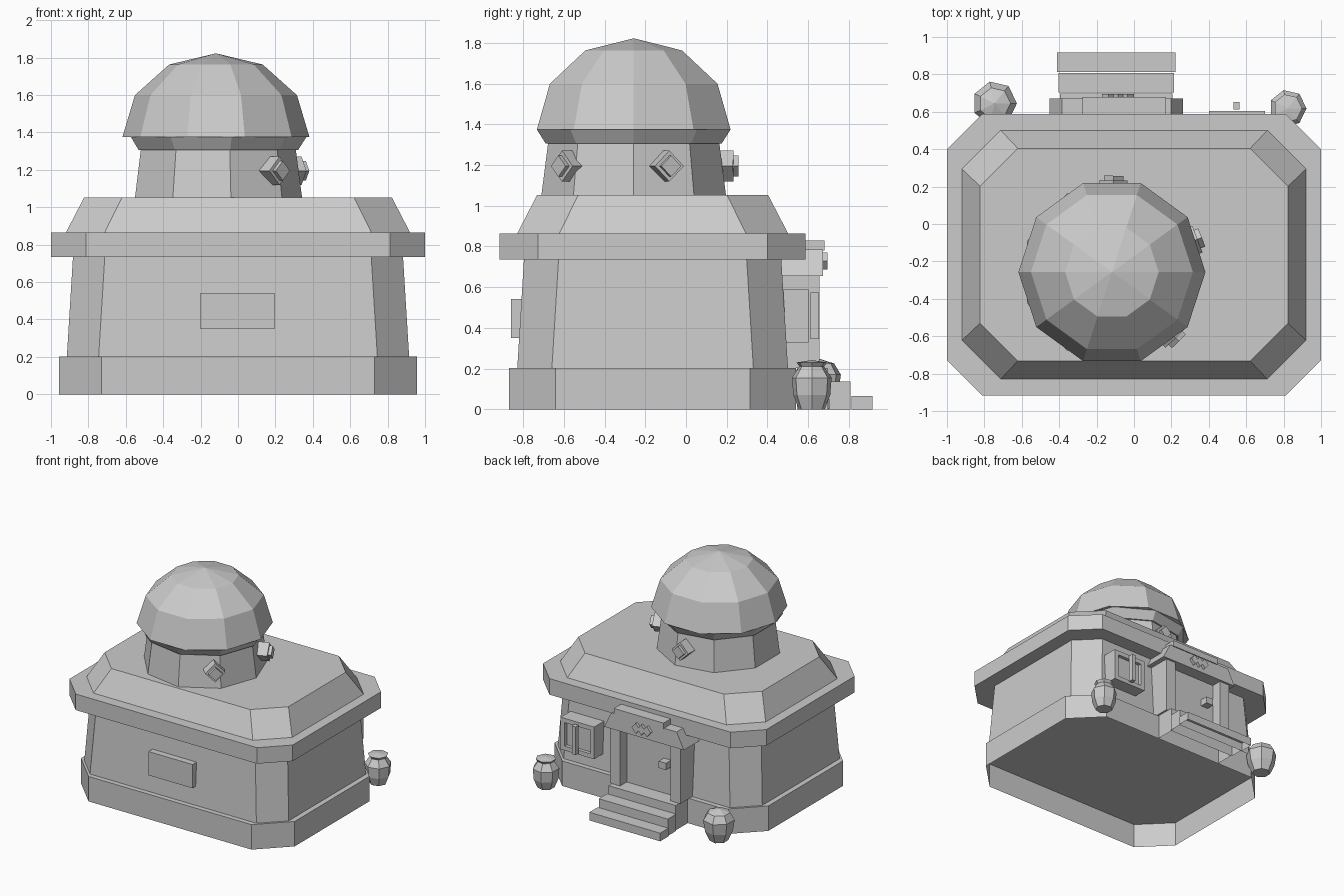
import bpy, bmesh
from math import sin, cos, pi, radians
from mathutils import Matrix

if "Cube" in bpy.data.objects:
    bpy.data.objects.remove(bpy.data.objects["Cube"], do_unlink=True)

stone = bpy.data.materials.new("pale grey stone")
stone.use_nodes = True
GREY = (0.6, 0.6, 0.6, 1)
stone.diffuse_color = GREY
stone.node_tree.nodes["Principled BSDF"].inputs["Base Color"].default_value = GREY


def loft(name, rings, matrix=Matrix(), bottom=True):
    """Skin a stack of equal-length point rings and cap the ends."""
    bm = bmesh.new()
    loops = [[bm.verts.new(p) for p in ring] for ring in rings]
    n = len(loops[0])
    for a, b in zip(loops, loops[1:]):
        for i in range(n):
            j = (i + 1) % n
            bm.faces.new((a[i], a[j], b[j], b[i]))
    if bottom:
        bm.faces.new(loops[0][::-1])
    bm.faces.new(loops[-1])
    bmesh.ops.remove_doubles(bm, verts=bm.verts, dist=1e-4)
    bmesh.ops.recalc_face_normals(bm, faces=bm.faces)
    bm.transform(matrix)
    mesh = bpy.data.meshes.new(name)
    bm.to_mesh(mesh)
    bm.free()
    mesh.materials.append(stone)
    ob = bpy.data.objects.new(name, mesh)
    bpy.context.collection.objects.link(ob)


def octagon(hx, hy, c, z, cy=-0.164):
    """Rectangle with cut corners."""
    pts = [(hx, hy - c), (hx - c, hy), (c - hx, hy), (-hx, hy - c),
           (-hx, c - hy), (c - hx, -hy), (hx - c, -hy), (hx, c - hy)]
    return [(x, y + cy, z) for x, y in pts]


def turned(name, profile, sides, matrix=Matrix()):
    """Faceted lathe shape from (radius, height) pairs."""
    rings = [[(r * cos(2 * pi * i / sides), r * sin(2 * pi * i / sides), z)
              for i in range(sides)] for r, z in profile]
    loft(name, rings, matrix)


def box(name, x, y, z, taper=0, bottom=True):
    """Box from (min, max) ranges; taper narrows the top in x."""
    def ring(h, t):
        return [(x[0] + t, y[0], h), (x[1] - t, y[0], h),
                (x[1] - t, y[1], h), (x[0] + t, y[1], h)]
    loft(name, [ring(z[0], 0), ring(z[1], taper)], bottom=bottom)


# Main building on a hollow plinth
loft("plinth", [octagon(0.957, 0.705, 0.227, z) for z in (0, 0.202)], bottom=False)
loft("walls", [octagon(0.915, 0.665, 0.17, 0.202), octagon(0.882, 0.632, 0.17, 0.74)])
loft("ledge", [octagon(1, 0.752, 0.188, z) for z in (0.735, 0.865)])
loft("sloped_roof", [octagon(0.92, 0.665, 0.207, 0.865), octagon(0.823, 0.568, 0.202, 1.052)])
box("front_plate", (-0.2, 0.195), (-0.86, -0.78), (0.35, 0.542))

# Tower with dome
tower = Matrix.Translation((-0.118, -0.257, 0))
turned("tower_drum", [(0.462, 1.04), (0.427, 1.31)], 9, tower)
turned("dome_collar", [(0.44, 1.307), (0.484, 1.376)], 9, tower)
dome = [(0.5 * cos(radians(a)), 1.376 + 0.447 * sin(radians(a))) for a in (0, 30, 60, 90)]
turned("dome", dome, 10, tower)

# Diamond windows round the tower
for i, angle in enumerate((-46, 21, 89)):
    place = (tower @ Matrix.Translation((0, 0, 1.195))
             @ Matrix.Rotation(radians(angle), 4, 'Z') @ Matrix.Rotation(pi / 2, 4, 'Y'))
    turned(f"tower_window_{i + 1}",
           [(0.076, 0.38), (0.076, 0.49), (0.052, 0.49), (0.052, 0.515)], 4, place)

# Hollow steps, one behind the other
mid = -0.094
for i, (back, front, top) in enumerate(((0.812, 0.917, 0.066), (0.702, 0.808, 0.136),
                                        (0.545, 0.697, 0.202))):
    w = 0.317 - 0.008 * i
    box(f"step_{i + 1}", (mid - w, mid + w), (back, front), (0, top), bottom=False)

# Doorway
for side, s in (("left", 1), ("right", -1)):
    edges = sorted((mid + s * 0.225, mid + s * 0.315))
    box(f"{side}_door_post", edges, (0.45, 0.655), (0.203, 0.66))
box("door", (mid - 0.23, mid + 0.23), (0.45, 0.57), (0.203, 0.66))
box("door_handle", (-0.265, -0.2), (0.56, 0.635), (0.43, 0.485))
box("lintel", (mid - 0.357, mid + 0.357), (0.45, 0.672), (0.655, 0.785), 0.065)
box("lintel_cap", (-0.275, 0.17), (0.45, 0.68), (0.78, 0.83))

# Diamond studs below the cap
for i in (-1, 0, 1):
    x, z = -0.085 + i * 0.05, 0.728
    loft(f"stud_{i + 2}", [[(x - 0.036, y, z), (x, y, z - 0.042),
                            (x + 0.036, y, z), (x, y, z + 0.042)] for y in (0.64, 0.695)])

# Back window
box("window_pane", (0.41, 0.69), (0.45, 0.575), (0.34, 0.58))
for side, x in (("left", (0.665, 0.7)), ("right", (0.4, 0.435))):
    box(f"window_{side}_bar", x, (0.45, 0.603), (0.328, 0.588))
for side, z in (("top", (0.553, 0.588)), ("bottom", (0.328, 0.363))):
    box(f"window_{side}_bar", (0.43, 0.67), (0.45, 0.603), z)
box("window_mullion", (0.532, 0.565), (0.612, 0.653), (0.345, 0.573))

# Jars beside the back corners
turned("lidded_jar", [(0.065, 0), (0.093, 0.07), (0.1, 0.155), (0.062, 0.21), (0.077, 0.23),
                      (0, 0.242)], 7, Matrix.Translation((0.822, 0.618, 0)))
turned("closed_jar", [(0.07, 0), (0.105, 0.08), (0.119, 0.17), (0.085, 0.225), (0, 0.252)], 7,
       Matrix.Translation((-0.745, 0.645, 0)))
